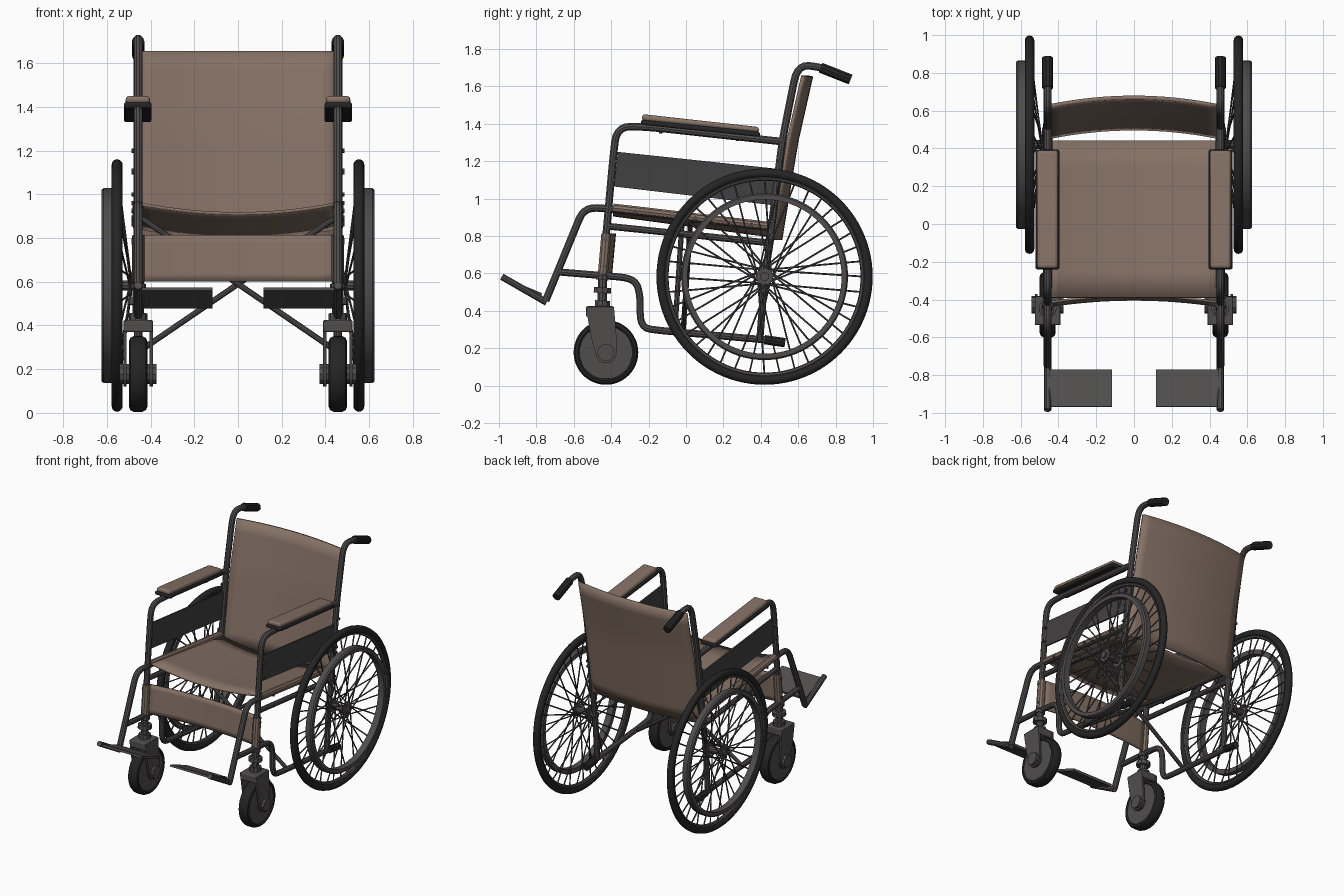
import bpy, bmesh, math
from mathutils import Vector as V

if "Cube" in bpy.data.objects:
    bpy.data.objects.remove(bpy.data.objects["Cube"])

def material(name, rgb):
    m = bpy.data.materials.new(name)
    m.diffuse_color = (*rgb, 1)
    m.use_nodes = True
    m.node_tree.nodes["Principled BSDF"].inputs["Base Color"].default_value = m.diffuse_color
    return m

BROWN = material("brown_upholstery", (0.235, 0.165, 0.13))
GRAY = material("gray_metal", (0.08, 0.073, 0.073))
DARK = material("dark_panel", (0.055, 0.052, 0.053))
BLACK = material("black_rubber", (0.018, 0.018, 0.018))
X = 0.457  # side frame plane

def finish(name, mesh, mat, mirror=True):
    ob = bpy.data.objects.new(name, mesh)
    bpy.context.collection.objects.link(ob)
    mesh.materials.clear()
    mesh.materials.append(mat)
    if mirror:
        ob.modifiers.new("mirror", 'MIRROR').use_mirror_merge = False
    return ob

def from_bmesh(name, bm, mat, mirror=True):
    bmesh.ops.recalc_face_normals(bm, faces=bm.faces)
    me = bpy.data.meshes.new(name)
    bm.to_mesh(me)
    bm.free()
    return finish(name, me, mat, mirror)

def rounded(pts, r):
    """Polyline with its inner corners rounded."""
    pts = [V(p) for p in pts]
    out = [pts[0]]
    for a, b, c in zip(pts, pts[1:], pts[2:]):
        d0, d1 = min(r, (a - b).length * .48), min(r, (c - b).length * .48)
        p, q = b + (a - b).normalized() * d0, b + (c - b).normalized() * d1
        for i in range(6):
            t = i / 5
            out.append(p * (1 - t) ** 2 + b * 2 * t * (1 - t) + q * t * t)
    return out + [pts[-1]]

def tube(name, pts, r, mat=GRAY, bend=0.07, mirror=True):
    """Round tube along a path; 2D points lie in the side frame plane."""
    pts = rounded([p if len(p) == 3 else (X, *p) for p in pts], bend)
    cu = bpy.data.curves.new(name, 'CURVE')
    cu.dimensions = '3D'
    cu.bevel_depth, cu.bevel_resolution, cu.use_fill_caps = r, 3, True
    sp = cu.splines.new('POLY')
    sp.points.add(len(pts) - 1)
    for sp_pt, p in zip(sp.points, pts):
        sp_pt.co = (*p, 1)
    tmp = bpy.data.objects.new("tmp", cu)
    bpy.context.collection.objects.link(tmp)
    me = bpy.data.meshes.new_from_object(tmp.evaluated_get(bpy.context.evaluated_depsgraph_get()))
    bpy.data.objects.remove(tmp)
    return finish(name, me, mat, mirror)

def ring(name, profile, cy, cz, mat, n=64):
    """Closed (radius, x) profile revolved about an axle along x."""
    bm = bmesh.new()
    rows = []
    for i in range(n):
        a = 2 * math.pi * i / n
        rows.append([bm.verts.new((x, cy + r * math.cos(a), cz + r * math.sin(a))) for r, x in profile])
    k = len(profile)
    for i in range(n):
        for j in range(k):
            p, q = rows[i], rows[(i + 1) % n]
            bm.faces.new((p[j], p[(j + 1) % k], q[(j + 1) % k], q[j]))
    return from_bmesh(name, bm, mat)

def circle(R, x, r, n=12):
    return [(R + r * math.cos(2 * math.pi * i / n), x + r * math.sin(2 * math.pi * i / n)) for i in range(n)]

def sheet(name, f, thick, nu=16, nv=6):
    """Cloth panel from a function of u, v in 0..1."""
    bm = bmesh.new()
    g = [[bm.verts.new(f(i / nu, j / nv)) for j in range(nv + 1)] for i in range(nu + 1)]
    for i in range(nu):
        for j in range(nv):
            bm.faces.new((g[i][j], g[i + 1][j], g[i + 1][j + 1], g[i][j + 1]))
    ob = from_bmesh(name, bm, BROWN, False)
    so = ob.modifiers.new("thickness", 'SOLIDIFY')
    so.thickness, so.offset = thick, 0
    return ob

def plate(name, yz, x0, x1, mat, bevel=0):
    """Side-profile polygon extruded along x."""
    bm = bmesh.new()
    f = bm.faces.new([bm.verts.new((x0, y, z)) for y, z in yz])
    ex = bmesh.ops.extrude_face_region(bm, geom=[f])
    bmesh.ops.translate(bm, verts=[v for v in ex['geom'] if isinstance(v, bmesh.types.BMVert)], vec=(x1 - x0, 0, 0))
    ob = from_bmesh(name, bm, mat)
    if bevel:
        b = ob.modifiers.new("bevel", 'BEVEL')
        b.width, b.segments = bevel, 3
    return ob

def bow(u):
    return 1 - (2 * u - 1) ** 2

# Rear wheels
WY, WZ = 0.42, 0.583
ring("rear_tyre", circle(0.553, 0.553, 0.025), WY, WZ, BLACK, 96)
ring("rear_rim", circle(0.528, 0.553, 0.015, 8), WY, WZ, GRAY, 96)
ring("push_rim", [(0.412, 0.577), (0.412, 0.625), (0.438, 0.625), (0.446, 0.615), (0.446, 0.577)], WY, WZ, GRAY, 96)
tube("rear_axle", [(0.44, WY, WZ), (0.625, WY, WZ)], 0.024)
for x in (0.49, 0.605):
    tube("hub_flange", [(x - .006, WY, WZ), (x + .006, WY, WZ)], 0.045)
bm = bmesh.new()
for i in range(40):
    a = 2 * math.pi * i / 40
    b = a + (0.95 if i % 4 < 2 else -0.95)
    p = V((0.49 if i % 2 else 0.605, WY + .042 * math.cos(b), WZ + .042 * math.sin(b)))
    q = V((0.553, WY + .53 * math.cos(a), WZ + .53 * math.sin(a)))
    d = q - p
    m = d.to_track_quat('Z', 'Y').to_matrix().to_4x4()
    m.translation = (p + q) / 2
    bmesh.ops.create_cone(bm, cap_ends=False, segments=6, radius1=.0048, radius2=.0048, depth=d.length, matrix=m)
from_bmesh("spokes", bm, GRAY)

# Front casters
CY, CZ = -0.428, 0.178
ring("caster_tyre", [(.135, X - .03), (.15, X - .042), (.165, X - .036), (.173, X - .02),
                     (.173, X + .02), (.165, X + .036), (.15, X + .042), (.135, X + .03)], CY, CZ, BLACK, 48)
tube("caster_disc", [(X - .036, CY, CZ), (X + .036, CY, CZ)], 0.148)
tube("caster_axle", [(.372, CY, CZ), (.543, CY, CZ)], 0.047)
arc = [(CY + .058 * math.cos(t), CZ + .058 * math.sin(t)) for t in [-math.pi * i / 8 for i in range(9)]]
for s in (-1, 1):
    x = X + s * .06
    plate("fork_leg", [(-.535, .42), (-.385, .42), (-.37, .24)] + arc + [(-.51, .27)], x - .007, x + .007, GRAY)
plate("fork_crown", [(-.535, .37), (-.535, .425), (-.385, .425), (-.385, .37)], .39, .524, GRAY, .008)
for z0, z1, r in ((.42, .455, .042), (.45, .6, .026), (.495, .525, .048), (.565, .59, .036)):
    tube("caster_stem", [(-.448, z0), (-.446, z1)], r)

# Side frame tubes
tube("arm_frame", [(-.45, .55), (-.39, 1.22), (-.37, 1.385), (-.22, 1.385), (.515, 1.305)], .021, bend=.13)
tube("seat_rail", [(-.75, .455), (-.545, .955), (-.4, .945), (.46, .845)], .021)
tube("middle_rail", [(-.42, .853), (.46, .762)], .019)
tube("lower_rail", [(-.68, .608), (-.28, .575), (-.245, .5), (-.245, .31), (-.14, .295), (.45, .243)], .02, bend=.08)
tube("tip_lever", [(.42, .246), (.53, .23)], .026, BLACK)
tube("back_post", [(.445, .75), (.515, 1.31), (.595, 1.715), (.72, 1.705), (.84, 1.655)], .021, bend=.09)
tube("rear_post", [(.455, .8), (.42, .58), (.395, .25)], .02)
tube("hand_grip", [(.72, 1.7), (.88, 1.637)], .029, BLACK)

# Folding cross braces
for s, y in ((1, .015), (-1, -.03)):
    tube("cross_brace", [(-.44 * s, y - .03, .29), (.44 * s, y + .01, .89)], .014, mirror=False)

# Footrests
tube("footrest_tube", [(-.985, .583), (-.745, .445)], .019)
plate("footplate", [(-.97, .56), (-.965, .575), (-.77, .495), (-.775, .478)], .117, .45, GRAY)

# Upholstery
sheet("seat", lambda u, v: (-.45 + .9 * u, -.39 + .83 * v, .957 - .11 * v - .045 * bow(u)), .014)
tube("seat_sleeve", [(-.39, .95), (.44, .853)], .025, BROWN)

def back(u, v):
    z = .78 + .875 * v
    y = .46 + .085 * (z - .78) / .52 if z < 1.3 else .545 + .08 * (z - 1.3) / .355
    return (-.445 + .89 * u, y + .045 * bow(u), z)
sheet("backrest", back, .02, 16, 10)
sheet("calf_strap", lambda u, v: (-.45 + .9 * u, -.435 + .02 * v + .035 * bow(u), .602 + .212 * v), .012)
tube("calf_sleeve", [(-.444, .6), (-.426, .812)], .028, BROWN)

# Armrests and side panels
plate("arm_pad_base", [(-.24, 1.395), (-.24, 1.422), (.395, 1.357), (.395, 1.33)], .395, .522, BLACK, .01)
plate("arm_pad", [(-.235, 1.415), (-.235, 1.452), (.39, 1.383), (.39, 1.35)], .402, .514, BROWN, .016)
for y in (-.135, .275):
    tube("arm_pad_bolt", [(y, 1.335 - .1 * y), (y, 1.4 - .1 * y)], .009)
plate("side_panel", [(-.385, 1.065), (-.365, 1.25), (.485, 1.16), (.465, .965)], X - .006, X + .006, DARK)

# Screw heads
screws = [(.445 + (z - .75) * .125, z) for z in (.79, .88, .96, 1.0, 1.11, 1.2)]
screws += [(-.27, .925), (.05, .895), (.35, .862), (-.438, .64), (-.43, .78), (-.385, 1.1), (-.372, 1.2)]
for y, z in screws:
    tube("screw", [(X, y, z), (.488, y, z)], .01)

# Smooth shading with sharp edges kept
for ob in bpy.data.objects:
    ob.select_set(True)
    bpy.context.view_layer.objects.active = ob
bpy.ops.object.shade_smooth_by_angle(angle=math.radians(35))
